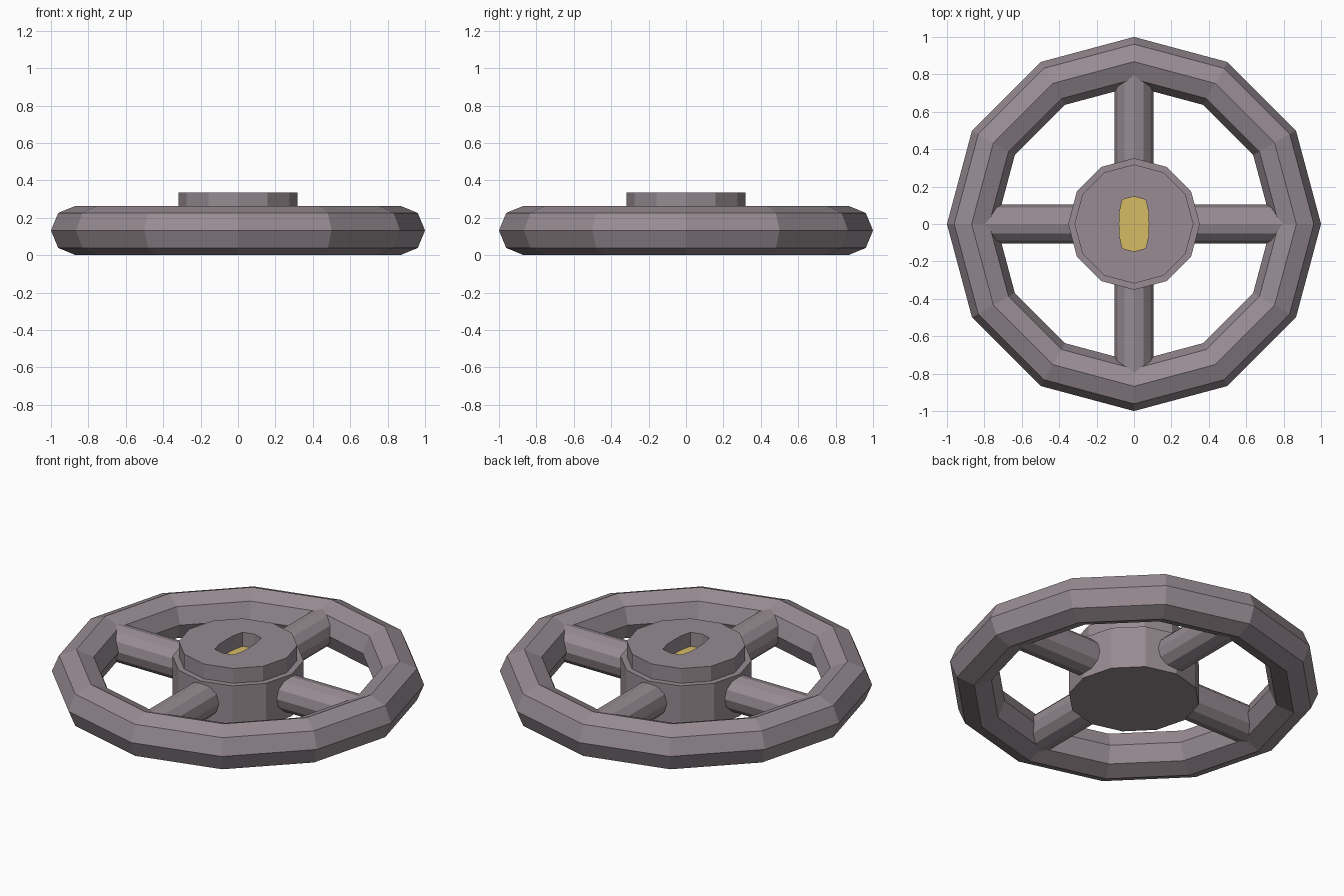
import bpy, bmesh, math

if "Cube" in bpy.data.objects:
    bpy.data.objects.remove(bpy.data.objects["Cube"])

Z = 0.132          # mid height of rim and spokes
SIDES = 12


def material(name, color):
    m = bpy.data.materials.new(name)
    m.diffuse_color = color
    m.use_nodes = True
    m.node_tree.nodes["Principled BSDF"].inputs["Base Color"].default_value = m.diffuse_color
    return m


metal = material("dull_metal", (0.31, 0.26, 0.285, 1))
gold = material("gold", (0.68, 0.5, 0.13, 1))


def finish(name, mat=metal):
    ob = bpy.context.object
    ob.name = name
    ob.data.materials.append(mat)
    return ob


def cylinder(name, radius, depth, z, rot=(0, 0, 0)):
    bpy.ops.mesh.primitive_cylinder_add(vertices=SIDES, radius=radius, depth=depth,
                                        location=(0, 0, z), rotation=rot)
    return finish(name)


def mesh_object(name, bm, mat):
    bmesh.ops.recalc_face_normals(bm, faces=bm.faces)
    me = bpy.data.meshes.new(name)
    bm.to_mesh(me)
    bm.free()
    me.materials.append(mat)
    ob = bpy.data.objects.new(name, me)
    bpy.context.collection.objects.link(ob)
    return ob


# Rim
bpy.ops.mesh.primitive_torus_add(major_segments=SIDES, minor_segments=8,
                                 major_radius=0.868, minor_radius=0.132,
                                 location=(0, 0, Z))
finish("wheel_rim")

# Two crossing bars give four spokes
cylinder("spoke_bar_x", 0.103, 1.7, Z, (0, math.pi / 2, 0))
cylinder("spoke_bar_y", 0.103, 1.7, Z, (math.pi / 2, 0, 0))

# Hub body
HUB_TOP = 0.248
cylinder("hub", 0.352, HUB_TOP, HUB_TOP / 2)

# Raised hub cap with a rounded slot through it
CAP_TOP = 0.335
outline = [(0.318 * math.sin(math.tau * i / SIDES), 0.318 * math.cos(math.tau * i / SIDES))
           for i in range(SIDES)]
quarter = [(0, 0.147), (0.062, 0.13), (0.077, 0.065), (0.079, 0)]
slot = (quarter + [(x, -y) for x, y in quarter[2::-1]]
        + [(-x, -y) for x, y in quarter[1:]] + [(-x, y) for x, y in quarter[2:0:-1]])

bm = bmesh.new()
rings = [[bm.verts.new((x, y, z)) for x, y in pts]
         for pts, z in ((outline, HUB_TOP - 0.01), (outline, CAP_TOP),
                        (slot, CAP_TOP), (slot, HUB_TOP - 0.01))]
for k in range(4):
    a, b = rings[k], rings[(k + 1) % 4]
    for i in range(SIDES):
        j = (i + 1) % SIDES
        bm.faces.new((a[i], a[j], b[j], b[i]))
mesh_object("hub_cap", bm, metal)

# Gold plate at the bottom of the slot
bm = bmesh.new()
face = bm.faces.new([bm.verts.new((x * 1.05, y * 1.05, HUB_TOP - 0.008)) for x, y in slot])
top = bmesh.ops.extrude_face_region(bm, geom=[face])["geom"]
bmesh.ops.translate(bm, vec=(0, 0, 0.012),
                    verts=[v for v in top if isinstance(v, bmesh.types.BMVert)])
mesh_object("slot_plate", bm, gold)
